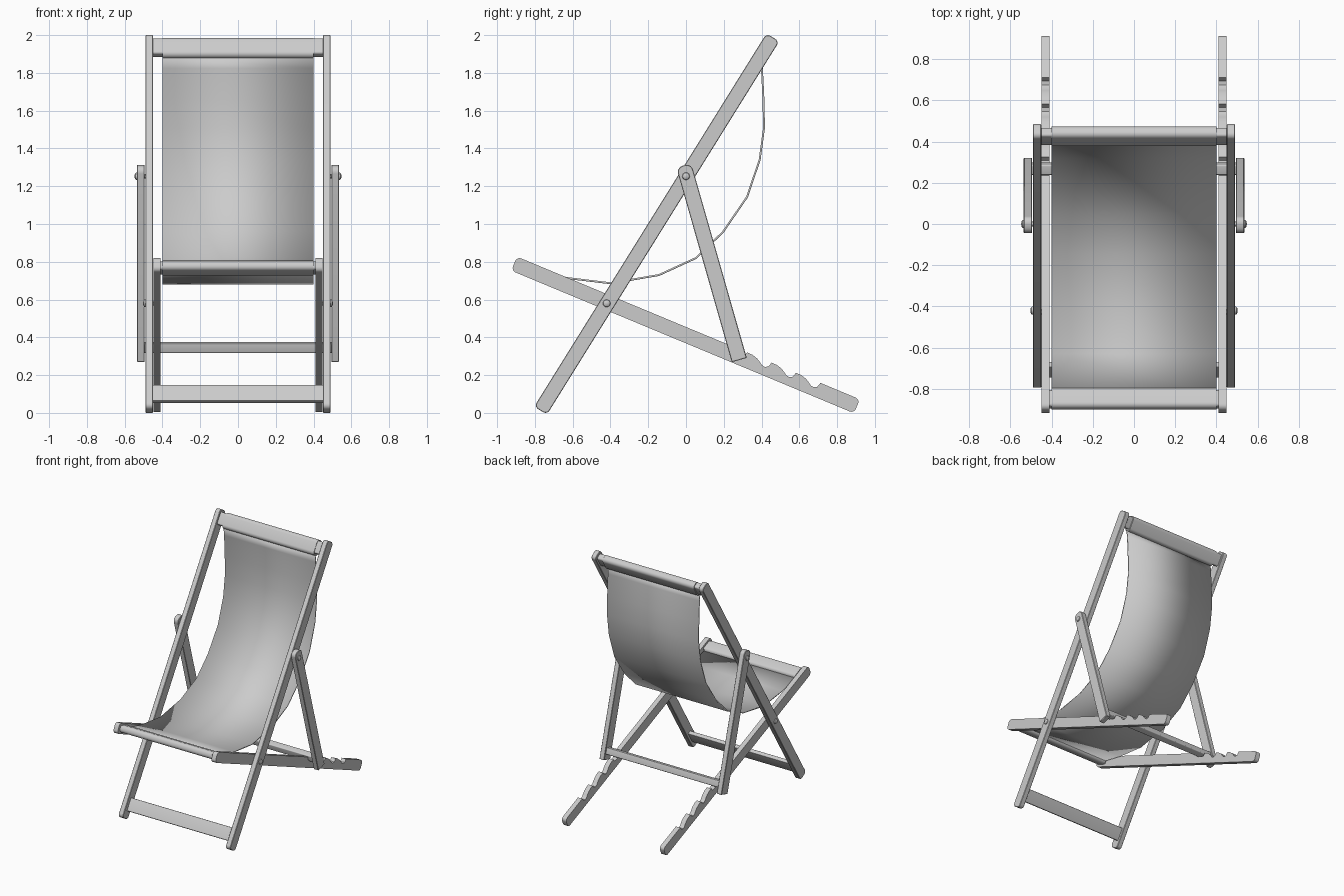
import bpy, bmesh, math
from mathutils import Vector

if "Cube" in bpy.data.objects:
    bpy.data.objects.remove(bpy.data.objects["Cube"])


def finish(ob, smooth=True):
    bpy.ops.object.select_all(action='DESELECT')
    ob.select_set(True)
    bpy.context.view_layer.objects.active = ob
    if smooth:
        bpy.ops.object.shade_smooth_by_angle(angle=math.radians(35))


def new_object(name, bm, mirror=False, bevel=0):
    me = bpy.data.meshes.new(name)
    bmesh.ops.recalc_face_normals(bm, faces=bm.faces)
    bm.to_mesh(me)
    bm.free()
    ob = bpy.data.objects.new(name, me)
    bpy.context.collection.objects.link(ob)
    finish(ob)
    if bevel:
        m = ob.modifiers.new("bevel", 'BEVEL')
        m.width = bevel
        m.limit_method = 'ANGLE'
        m.angle_limit = math.radians(50)
    if mirror:
        ob.modifiers.new("mirror", 'MIRROR')
    return ob


def extrude(name, outline, x0, x1, mirror=False, bevel=0):
    """Closed (y, z) outline extruded along x."""
    bm = bmesh.new()
    f = bm.faces.new([bm.verts.new((x0, y, z)) for y, z in outline])
    r = bmesh.ops.extrude_face_region(bm, geom=[f])
    vs = [v for v in r['geom'] if isinstance(v, bmesh.types.BMVert)]
    bmesh.ops.translate(bm, verts=vs, vec=(x1 - x0, 0, 0))
    return new_object(name, bm, mirror, bevel)


def to_world(points, a, d):
    """Local (along, across) points to (y, z) with origin a and direction d."""
    n = Vector((-d.y, d.x))
    return [tuple(a + d * s + n * t) for s, t in points]


def rounded(length, width, r0, r1, n=5):
    """Rounded plank outline from s=0 to length; r0, r1 are end corner radii."""
    h = width / 2
    pts = []
    for s, t, r, a0 in ((0, -h, r0, 180), (length, -h, r1, 270),
                        (length, h, r1, 0), (0, h, r0, 90)):
        if r == 0:
            pts.append((s, t))
            continue
        cs = s + r if s == 0 else s - r
        ct = t + r if t < 0 else t - r
        for i in range(n + 1):
            a = math.radians(a0 + 90 * i / n)
            pts.append((cs + r * math.cos(a), ct + r * math.sin(a)))
    return pts


def plank(name, a, b, width, r0, r1, x0, x1, mirror=False, bevel=0.003):
    a, b = Vector(a), Vector(b)
    pts = rounded((b - a).length, width, r0, r1)
    return extrude(name, to_world(pts, a, (b - a).normalized()), x0, x1, mirror, bevel)


def bar(name, c, d, length, width, r, half):
    """Cross bar centred on c, long side of its section along d."""
    c, d = Vector(c), d.normalized()
    return plank(name, c - d * length / 2, c + d * length / 2, width, r, r, -half, half, bevel=0)


# Main back rails and swinging props
B0, B1 = Vector((-0.77, 0.012)), Vector((0.46, 1.988))
S0, S1 = Vector((-0.91, 0.79)), Vector((0.905, 0.035))
P0, P1 = Vector((-0.012, 1.31)), Vector((0.282, 0.28))
plank("back_rail", B0, B1, 0.08, 0.025, 0.025, 0.45, 0.49, True)
plank("prop_arm", P0, P1, 0.082, 0.034, 0, 0.494, 0.535, True)

# Seat rails with adjustment notches on the upper edge
L, h = (S1 - S0).length, 0.04
base = rounded(L, 2 * h, 0.025, 0.025)
top = [(1.225, h), (1.235, 0.018), (1.29, 0.012), (1.312, 0.018)]
for k in range(4):
    s = 1.32 + 0.14 * k
    top.append((s, h))
    if k < 3:
        top += [(s + 0.03, 0.039), (s + 0.06, 0.031), (s + 0.08, 0.02),
                (s + 0.097, 0.008), (s + 0.115, 0.005), (s + 0.132, 0.014)]
outline = base[:18] + top[::-1] + base[18:]
extrude("seat_rail", to_world(outline, S0, (S1 - S0).normalized()), 0.41, 0.448, True)

# Cross bars
bd, sd, pd = B1 - B0, S1 - S0, P1 - P0
bar("top_bar", (0.425, 1.932), bd, 0.095, 0.05, 0.012, 0.452)
bar("front_seat_bar", (-0.85, 0.767), sd, 0.085, 0.045, 0.012, 0.412)
bar("bottom_bar", (-0.708, 0.1), bd, 0.1, 0.03, 0.004, 0.452)
bar("prop_bar", (0.268, 0.347), pd, 0.05, 0.05, 0.006, 0.496)

# Fabric sleeves around the top and front bars
bar("top_sleeve", (0.425, 1.928), bd, 0.118, 0.062, 0.026, 0.4)
bar("front_sleeve", (-0.848, 0.767), sd, 0.105, 0.056, 0.024, 0.4)

# Hanging fabric sling
path = [(0.395, 1.885), (0.402, 1.825), (0.410, 1.66), (0.413, 1.508), (0.39, 1.34),
        (0.323, 1.143), (0.196, 0.958), (0.053, 0.82), (-0.143, 0.73),
        (-0.397, 0.686), (-0.63, 0.714), (-0.82, 0.755)]
bm = bmesh.new()
rows = [[bm.verts.new((x, y, z)) for x in (-0.4, 0.4)] for y, z in path]
for p, q in zip(rows, rows[1:]):
    bm.faces.new((p[0], p[1], q[1], q[0]))
sling = new_object("fabric_sling", bm)
m = sling.modifiers.new("thickness", 'SOLIDIFY')
m.thickness, m.offset = 0.01, 0

# Pivot bolts with domed heads
for name, y, z, x0, x1 in (("prop_bolt", 0, 1.253, 0.46, 0.536),
                           ("frame_bolt", -0.42, 0.58, 0.42, 0.491)):
    bm = bmesh.new()
    prof = [(x0, 0), (x0, 0.011), (x1, 0.011), (x1, 0.02), (x1 + 0.006, 0.018),
            (x1 + 0.010, 0.012), (x1 + 0.012, 0)]
    vs = [bm.verts.new((x, y + r, z)) for x, r in prof]
    es = [bm.edges.new(e) for e in zip(vs, vs[1:])]
    bmesh.ops.spin(bm, geom=vs + es, cent=(0, y, z), axis=(1, 0, 0),
                   angle=2 * math.pi, steps=16)
    bmesh.ops.remove_doubles(bm, verts=bm.verts, dist=1e-5)
    new_object(name, bm, True)
